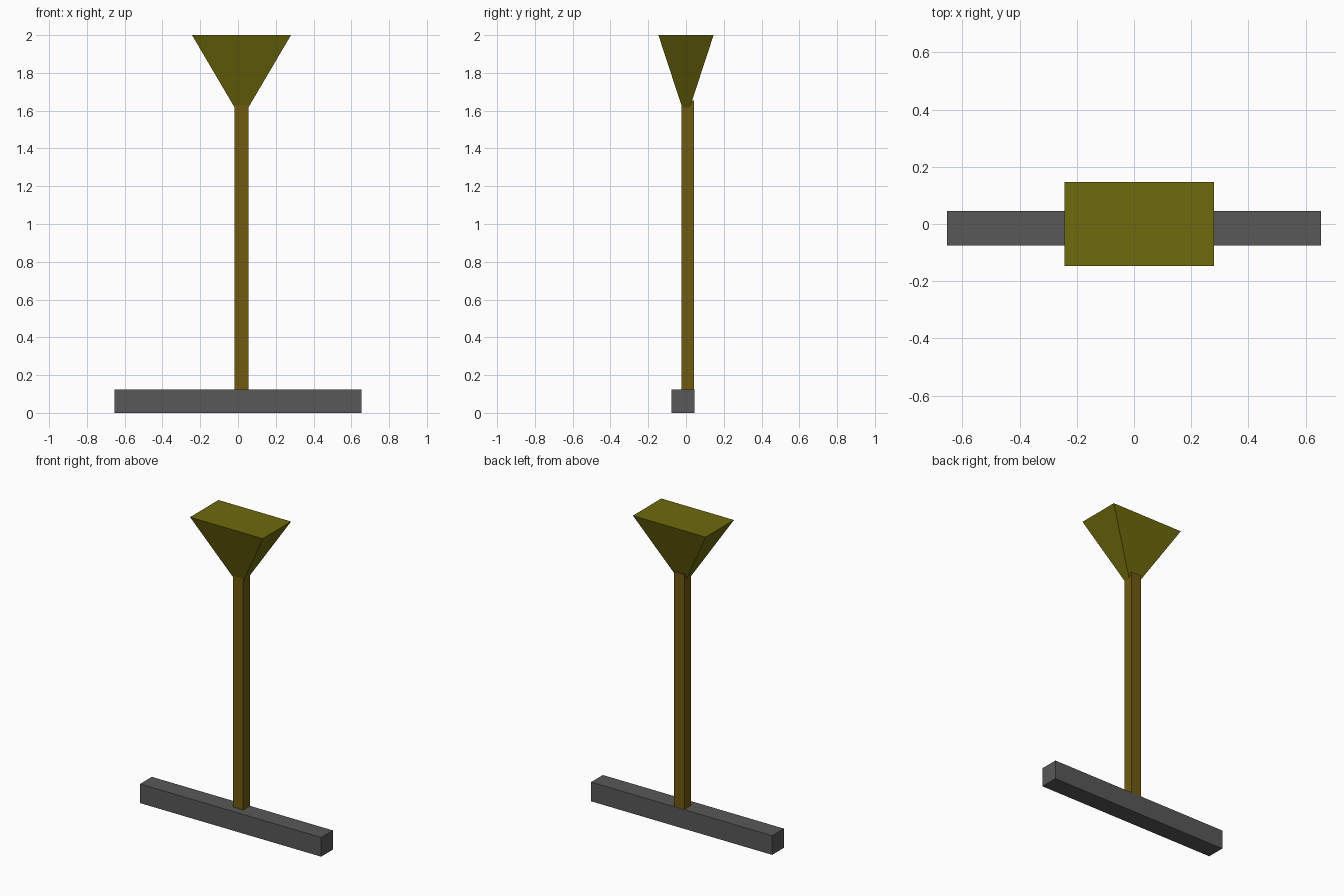
import bpy, bmesh
from mathutils import Matrix, Vector

if "Cube" in bpy.data.objects:
    bpy.data.objects.remove(bpy.data.objects["Cube"])


def material(name, rgb):
    m = bpy.data.materials.new(name)
    m.diffuse_color = (*rgb, 1)
    m.use_nodes = True
    m.node_tree.nodes["Principled BSDF"].inputs["Base Color"].default_value = m.diffuse_color
    return m


def add_object(name, bm, mat):
    bmesh.ops.recalc_face_normals(bm, faces=bm.faces)
    mesh = bpy.data.meshes.new(name)
    bm.to_mesh(mesh)
    bm.free()
    mesh.materials.append(mat)
    obj = bpy.data.objects.new(name, mesh)
    bpy.context.collection.objects.link(obj)
    return obj


def box(name, low, high, mat):
    low, high = Vector(low), Vector(high)
    bm = bmesh.new()
    bmesh.ops.create_cube(bm, size=1, matrix=Matrix.Translation((low + high) / 2)
                          @ Matrix.Diagonal((*(high - low), 1)))
    return add_object(name, bm, mat)


def inverted_pyramid(name, apex, half_x, half_y, top_z, mat):
    bm = bmesh.new()
    tip = bm.verts.new(apex)
    rim = [bm.verts.new((apex[0] + sx * half_x, apex[1] + sy * half_y, top_z))
           for sx, sy in ((-1, -1), (1, -1), (1, 1), (-1, 1))]
    bm.faces.new(rim)
    for i in range(4):
        bm.faces.new((rim[i], tip, rim[(i + 1) % 4]))
    return add_object(name, bm, mat)


grey = material("dark grey", (0.098, 0.098, 0.098))
brown = material("brown", (0.16, 0.102, 0.005))
olive = material("olive", (0.157, 0.142, 0.004))

# Foot bar
box("base_bar", (-0.653, -0.076, 0), (0.653, 0.045, 0.125), grey)
# Upright, its top pokes out of the back of the head
box("post", (-0.018, -0.025, 0.125), (0.055, 0.043, 1.655), brown)
# Flared head, its tip buried in the post
inverted_pyramid("flared_head", (0.0185, 0, 1.555), 0.262, 0.146, 2.0, olive)
